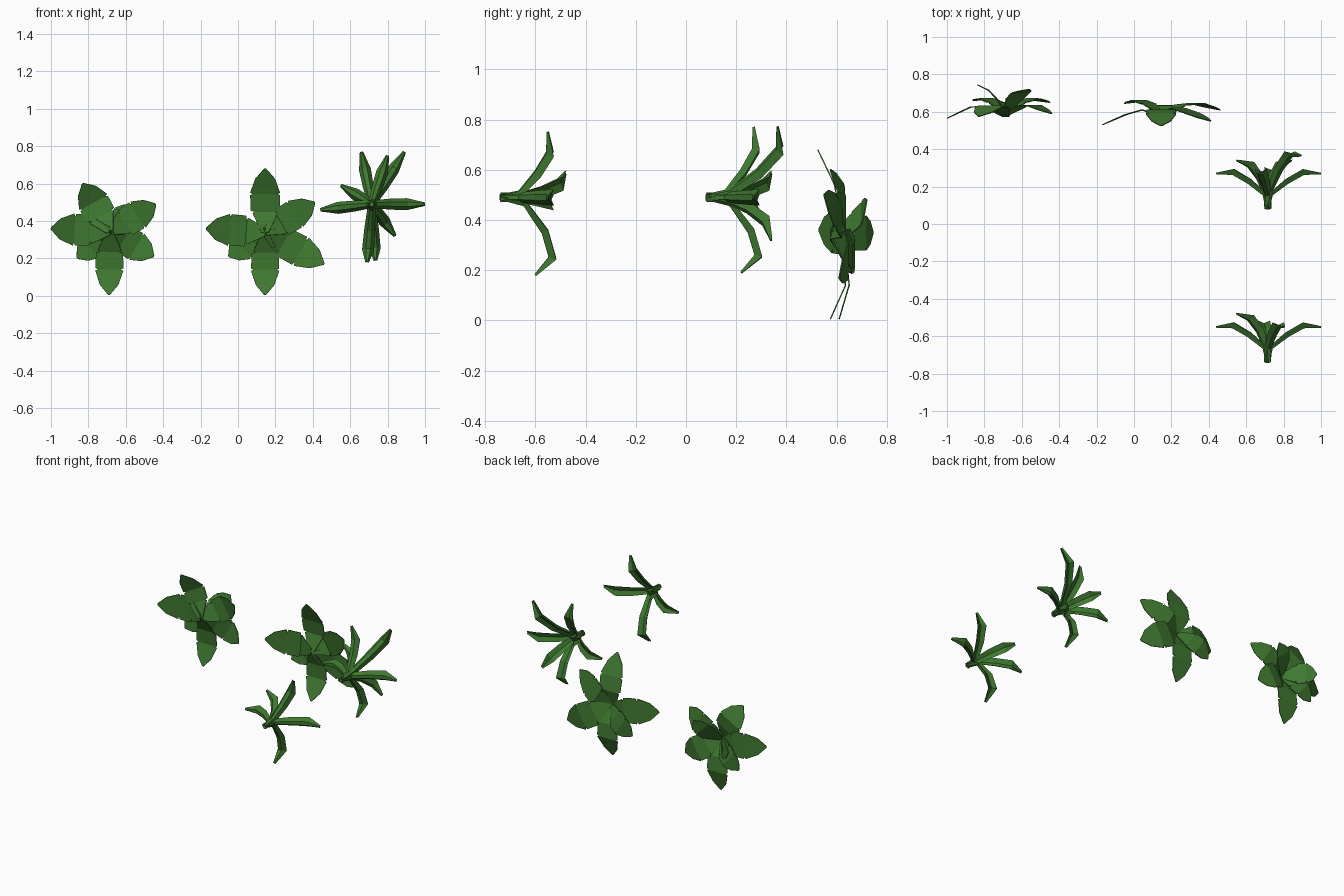
import bpy, bmesh
from mathutils import Vector

if "Cube" in bpy.data.objects:
    bpy.data.objects.remove(bpy.data.objects["Cube"])

mat = bpy.data.materials.new("leaf_green")
mat.diffuse_color = (0.05, 0.19, 0.03, 1)
mat.use_nodes = True
mat.node_tree.nodes["Principled BSDF"].inputs["Base Color"].default_value = mat.diffuse_color
UP = Vector((0, 1, 0))          # the plants grow along +y


def finish(bm, name):
    bmesh.ops.recalc_face_normals(bm, faces=bm.faces)
    me = bpy.data.meshes.new(name)
    bm.to_mesh(me)
    bm.free()
    me.materials.append(mat)
    ob = bpy.data.objects.new(name, me)
    bpy.context.collection.objects.link(ob)
    return ob


def axes(base, tx, tz):
    """Radial direction, sideways direction and reach of a leaf."""
    d = Vector((tx - base.x, 0, tz - base.z))
    r = d.normalized()
    return r, Vector((-r.z, 0, r.x)), d.length


def spiky_leaf(bm, base, tx, tz, profile):
    """Thick channelled leaf; profile = (reach fraction, height) points."""
    r, side, reach = axes(base, tx, tz)
    pts = [(f * reach, h) for f, h in profile]
    widths = (0.036, 0.042, 0.058, 0.064, 0.018)
    rings = []
    for i, (a, h) in enumerate(pts):
        p, q = pts[max(i - 1, 0)], pts[min(i + 1, len(pts) - 1)]
        t = (r * (q[0] - p[0]) + UP * (q[1] - p[1])).normalized()
        n = UP * t.dot(r) - r * t.dot(UP)
        c, w = base + r * a + UP * h, widths[i]
        rings.append([bm.verts.new(c + side * w * s + n * w * k) for s, k in
                      ((0.5, 0.22), (0, 0), (-0.5, 0.22), (-0.2, -0.28), (0.2, -0.28))])
    for lo, hi in zip(rings, rings[1:]):
        for k in range(5):
            j = (k + 1) % 5
            bm.faces.new((lo[k], lo[j], hi[j], hi[k]))
    bm.faces.new(rings[0])
    bm.faces.new(rings[-1])


def broad_leaf(bm, base, tx, tz, heights, width):
    """Flat leaf in folded panels with small side notches at each fold."""
    r, side, reach = axes(base, tx, tz)
    stations = ((0, .25), (.30, .84), (.32, .68), (.34, .97), (.58, 1),
                (.60, .80), (.62, 1), (.84, .66), (1, 0.06))
    knots = list(zip((0, .32, .60, 1), heights))
    prev = None
    for f, w in stations:
        for (f0, h0), (f1, h1) in zip(knots, knots[1:]):
            if f0 <= f <= f1:
                h = h0 + (h1 - h0) * (f - f0) / (f1 - f0)
        c = Vector((base.x, h, base.z)) + r * f * reach
        row = [bm.verts.new(c + side * s * w * width / 2) for s in (-1, 1)]
        if prev:
            bm.faces.new((prev[0], prev[1], row[1], row[0]))
        prev = row


# Spiky plants
LONG = ((0, 0), (.06, .08), (.36, .15), (.67, .20), (1, .19))
SHORT = ((0, 0), (.09, .09), (.27, .17), (.58, .24), (1, .26))
DROOP = ((0, 0), (.08, .10), (.44, .18), (.78, .21), (1, .14))
TALL = ((0, 0), (.08, .10), (.35, .21), (.68, .295), (1, .285))
front_leaves = [(1.0, .49, LONG), (.44, .46, LONG), (.55, .59, SHORT),
                (.80, .75, LONG), (.69, .18, DROOP)]
back_leaves = [(1.0, .49, LONG), (.44, .46, LONG), (.55, .59, SHORT),
               (.66, .77, LONG), (.735, .19, DROOP), (.89, .77, TALL),
               (.84, .32, SHORT)]
for name, y, leaves in (("spiky_plant_front", -.74, front_leaves),
                        ("spiky_plant_back", .08, back_leaves)):
    bm = bmesh.new()
    for x, z, prof in leaves:
        spiky_leaf(bm, Vector((.715, y, .49)), x, z, prof)
    finish(bm, name)

# Broad-leaved plants: tip x, tip z, heights along the leaf, width
middle = [(-.17, .36, (.575, .61, .585, .53), .17),
          (.145, .68, (.575, .61, .59, .525), .16),
          (.41, .50, (.575, .62, .595, .55), .16),
          (.46, .17, (.58, .635, .645, .61), .17),
          (.145, .005, (.58, .63, .635, .575), .15),
          (-.05, .21, (.59, .64, .66, .645), .15)]
left = [(-1.0, .36, (.575, .63, .625, .565), .17),
        (-.83, .60, (.575, .62, .63, .575), .17),
        (-.44, .49, (.58, .63, .635, .59), .16),
        (-.45, .21, (.59, .65, .67, .65), .16),
        (-.69, .005, (.58, .64, .65, .61), .15),
        (-.86, .20, (.59, .65, .67, .66), .14),
        (-.84, .35, (.60, .67, .715, .745), .14),
        (-.56, .48, (.60, .66, .70, .72), .13)]
for name, c, leaves in (("broad_plant_middle", (.145, .58, .34), middle),
                        ("broad_plant_left", (-.685, .58, .345), left)):
    bm = bmesh.new()
    for leaf in leaves:
        broad_leaf(bm, Vector(c), *leaf)
    plant = finish(bm, name)
    thick = plant.modifiers.new("leaf_thickness", 'SOLIDIFY')
    thick.thickness = 0.005
    thick.offset = 0
